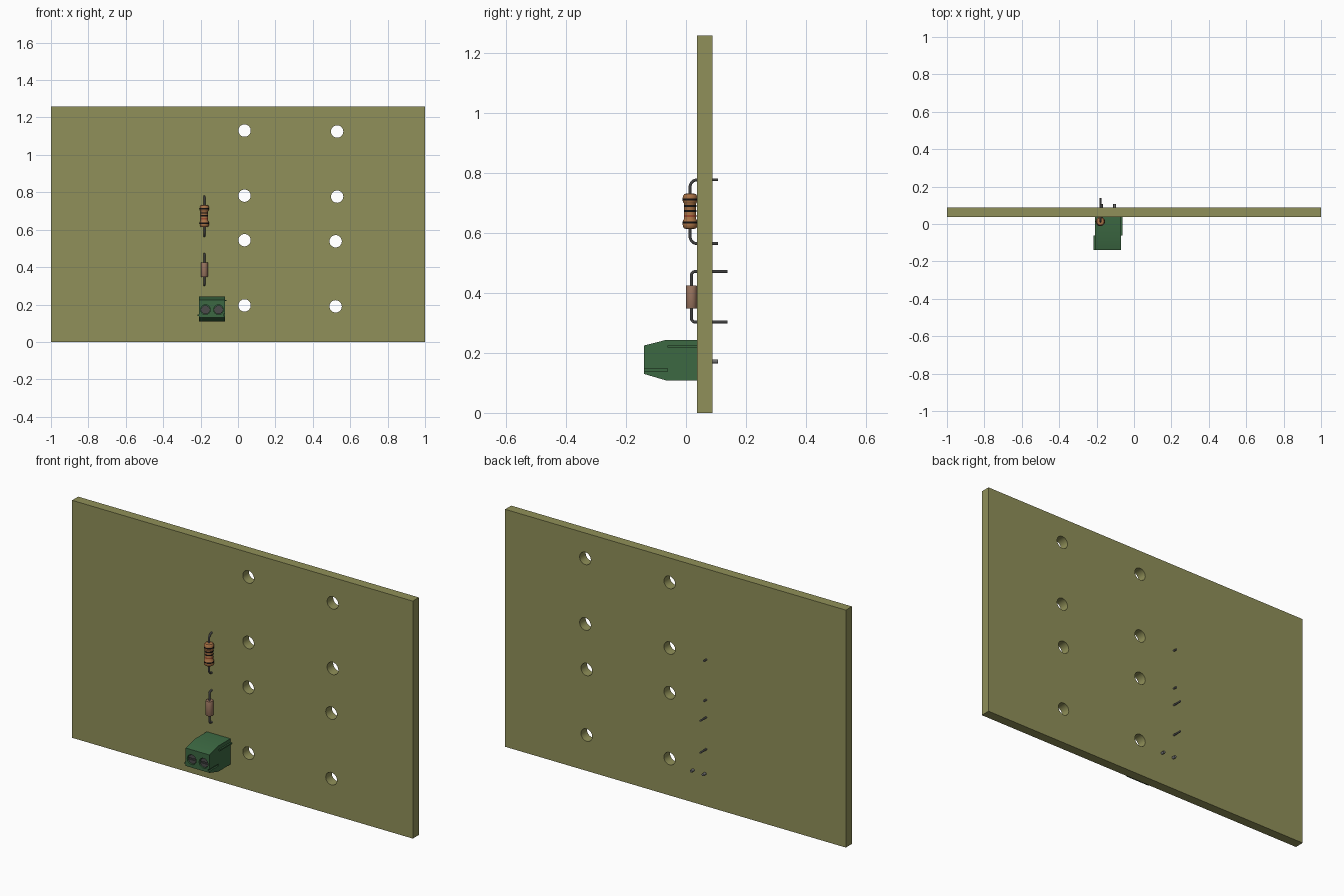
import bpy, bmesh, math
from mathutils import Matrix, Vector

if "Cube" in bpy.data.objects:
    bpy.data.objects.remove(bpy.data.objects["Cube"])


def material(name, r, g, b):
    m = bpy.data.materials.new(name)
    m.diffuse_color = (r, g, b, 1)
    m.use_nodes = True
    m.node_tree.nodes["Principled BSDF"].inputs["Base Color"].default_value = m.diffuse_color
    return m


OLIVE = material("board_olive", 0.28, 0.28, 0.10)
GREEN = material("block_green", 0.045, 0.14, 0.055)
TAN = material("resistor_tan", 0.40, 0.17, 0.06)
BROWN = material("diode_brown", 0.31, 0.17, 0.11)
RED = material("band_red", 0.35, 0.07, 0.03)
BLACK = material("band_black", 0.006, 0.005, 0.005)
METAL = material("lead_grey", 0.17, 0.17, 0.17)
DARK = material("screw_grey", 0.07, 0.07, 0.07)


def finish(name, bm, mat=None, smooth=False):
    bmesh.ops.recalc_face_normals(bm, faces=bm.faces)
    me = bpy.data.meshes.new(name)
    bm.to_mesh(me)
    bm.free()
    ob = bpy.data.objects.new(name, me)
    bpy.context.collection.objects.link(ob)
    if mat:
        me.materials.append(mat)
    if smooth:
        shade(ob)
    return ob


def select(ob):
    bpy.ops.object.select_all(action='DESELECT')
    ob.select_set(True)
    bpy.context.view_layer.objects.active = ob


def shade(ob):
    select(ob)
    bpy.ops.object.shade_smooth_by_angle(angle=math.radians(35))


def add_box(bm, lo, hi):
    lo, hi = Vector(lo), Vector(hi)
    m = Matrix.Translation((lo + hi) / 2) @ Matrix.Diagonal((*(hi - lo), 1))
    bmesh.ops.create_cube(bm, size=1, matrix=m)


def add_rod(bm, x, z, r, y0, y1, seg=32):
    # cylinder running along y
    m = Matrix.Translation((x, (y0 + y1) / 2, z)) @ Matrix.Rotation(math.pi / 2, 4, 'X')
    bmesh.ops.create_cone(bm, cap_ends=True, segments=seg, radius1=r, radius2=r,
                          depth=abs(y1 - y0), matrix=m)


def cut(ob, bm):
    cutter = finish(ob.name + "_cutter", bm)
    cutter.hide_render = True
    mod = ob.modifiers.new("cut", 'BOOLEAN')
    mod.object, mod.solver = cutter, 'EXACT'
    select(ob)
    bpy.ops.object.modifier_apply(modifier=mod.name)
    bpy.data.objects.remove(cutter)


def lathe(name, x, y, profile, mat, seg=28):
    # profile of (radius, z) turned about a vertical axis
    bm = bmesh.new()
    rings = [[bm.verts.new((x + r * math.cos(2 * math.pi * i / seg),
                            y + r * math.sin(2 * math.pi * i / seg), z))
              for i in range(seg)] for r, z in profile]
    for a, b in zip(rings, rings[1:]):
        for i in range(seg):
            j = (i + 1) % seg
            bm.faces.new((a[i], a[j], b[j], b[i]))
    bm.faces.new(rings[0])
    bm.faces.new(rings[-1])
    return finish(name, bm, mat, True)


def wire(name, x, y, z0, z1, y_end, bend, r):
    # U-shaped lead through a body and the board
    pts = [(x, y_end, z1)]
    for k in range(9):
        a = math.radians(90 + 90 * k / 8)
        pts.append((x, y + bend + bend * math.cos(a), z1 - bend + bend * math.sin(a)))
    for k in range(9):
        a = math.radians(180 + 90 * k / 8)
        pts.append((x, y + bend + bend * math.cos(a), z0 + bend + bend * math.sin(a)))
    pts.append((x, y_end, z0))
    cu = bpy.data.curves.new(name, 'CURVE')
    cu.dimensions = '3D'
    cu.bevel_depth, cu.bevel_resolution, cu.use_fill_caps = r, 3, True
    sp = cu.splines.new('POLY')
    sp.points.add(len(pts) - 1)
    for p, co in zip(sp.points, pts):
        p.co = (*co, 1)
    ob = bpy.data.objects.new(name, cu)
    bpy.context.collection.objects.link(ob)
    cu.materials.append(METAL)
    select(ob)
    bpy.ops.object.convert(target='MESH')
    shade(bpy.context.object)


# Board with eight round holes
Y0, Y1 = 0.037, 0.088
bm = bmesh.new()
add_box(bm, (-1, Y0, 0), (1, Y1, 1.26))
board = finish("board", bm, OLIVE)
bm = bmesh.new()
for x, z in ((0.035, 1.13), (0.53, 1.125), (0.035, 0.782), (0.53, 0.777),
             (0.035, 0.544), (0.522, 0.538), (0.035, 0.195), (0.522, 0.19)):
    add_rod(bm, x, z, 0.033, Y0 - 0.05, Y1 + 0.05)
cut(board, bm)
shade(board)

# Banded resistor with swollen ends
RX, RY, RZ = -0.18, 0.0135, 0.673
half = [(0.012, 0.059), (0.019, 0.0575), (0.0235, 0.052), (0.0245, 0.045),
        (0.0245, 0.034), (0.0225, 0.029), (0.0205, 0.026)]
lathe("resistor_body", RX, RY,
      [(r, RZ - d) for r, d in half] + [(r, RZ + d) for r, d in reversed(half)], TAN)
for i, (dz, r, mat) in enumerate(((0.039, 0.0249, BLACK), (0.017, 0.0209, BLACK),
                                  (0.001, 0.0209, BLACK), (-0.015, 0.0209, RED),
                                  (-0.038, 0.0249, BLACK))):
    lathe(f"resistor_band_{i + 1}", RX, RY,
          [(r, RZ + dz - 0.0033), (r, RZ + dz + 0.0033)], mat)
wire("resistor_lead", RX, RY, 0.565, 0.778, 0.107, 0.024, 0.005)

# Plain small component below it
lathe("diode_body", RX, 0.018,
      [(0.0175, 0.348), (0.0185, 0.35), (0.0185, 0.423), (0.0175, 0.425)], BROWN)
wire("diode_lead", RX, 0.018, 0.303, 0.472, 0.138, 0.013, 0.005)

# Terminal block: chamfered profile extruded along x
X0, X1 = -0.209, -0.07
profile = [(Y0, 0.108), (Y0, 0.244), (-0.065, 0.244), (-0.14, 0.225),
           (-0.14, 0.13), (-0.065, 0.108)]
bm = bmesh.new()
face = bm.faces.new([bm.verts.new((X0, y, z)) for y, z in profile])
ext = bmesh.ops.extrude_face_region(bm, geom=[face])
bmesh.ops.translate(bm, vec=(X1 - X0, 0, 0),
                    verts=[v for v in ext["geom"] if isinstance(v, bmesh.types.BMVert)])
block = finish("terminal_block", bm, GREEN)

# Screw wells and the side grooves that take a neighbour's ribs
screw_x = (-0.174, -0.104)
SZ = 0.172
bm = bmesh.new()
for x in screw_x:
    add_rod(bm, x, SZ, 0.026, -0.16, -0.125)
add_box(bm, (X1 - 0.008, -0.16, 0.138), (X1 + 0.02, -0.062, 0.148))
add_box(bm, (X0 - 0.02, -0.065, 0.217), (X0 + 0.008, Y0 + 0.02, 0.226))
cut(block, bm)
shade(block)

# Interlocking ribs
bm = bmesh.new()
add_box(bm, (X1 - 0.004, -0.062, 0.218), (X1 + 0.008, Y0, 0.225))
add_box(bm, (X0 - 0.008, -0.14, 0.139), (X0 + 0.004, -0.062, 0.147))
finish("terminal_ribs", bm, GREEN)

# Slotted screws and solder pins
for i, x in enumerate(screw_x):
    bm = bmesh.new()
    add_rod(bm, x, SZ, 0.0235, -0.134, -0.12)
    screw = finish(f"screw_{i + 1}", bm, DARK)
    bm = bmesh.new()
    add_box(bm, (x - 0.04, -0.15, SZ - 0.004), (x + 0.04, -0.128, SZ + 0.004))
    cut(screw, bm)
    shade(screw)
    bm = bmesh.new()
    add_rod(bm, x, SZ, 0.007, 0.02, 0.107, 16)
    finish(f"solder_pin_{i + 1}", bm, METAL, True)
